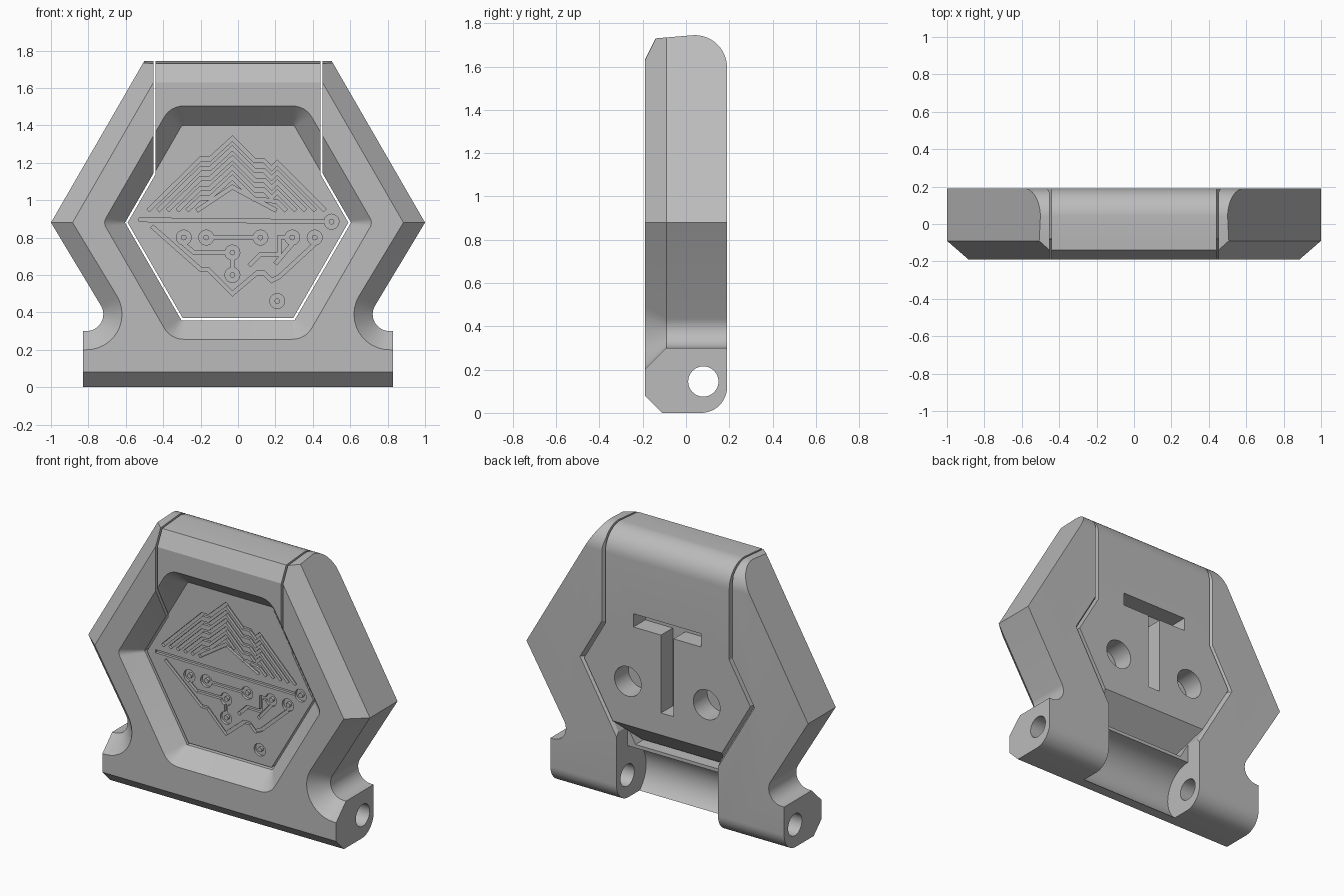
import bpy, bmesh
from math import sin, cos, tan, radians, pi
from mathutils import Vector

cube = bpy.data.objects.get("Cube")
if cube:
    bpy.data.objects.remove(cube)

grey = bpy.data.materials.new("plain grey")
grey.use_nodes = True
grey.diffuse_color = (0.5, 0.5, 0.5, 1)
grey.node_tree.nodes["Principled BSDF"].inputs["Base Color"].default_value = (0.5, 0.5, 0.5, 1)

MID = 0.88                     # height of the hexagon centre


def loft(bm, sections, axis="y"):
    """Skin matching closed outlines placed along the y or x axis."""
    rings = []
    for d, pts in sections:
        rings.append([bm.verts.new((a, d, b) if axis == "y" else (d, a, b)) for a, b in pts])
    for r, s in zip(rings, rings[1:]):
        for i in range(len(r)):
            j = (i + 1) % len(r)
            bm.faces.new((r[i], r[j], s[j], s[i]))
    bm.faces.new(rings[0])
    bm.faces.new(rings[-1][::-1])


def make(name, *lofts):
    bm = bmesh.new()
    for sections, axis in lofts:
        loft(bm, sections, axis)
    bmesh.ops.recalc_face_normals(bm, faces=bm.faces)
    me = bpy.data.meshes.new(name)
    bm.to_mesh(me)
    bm.free()
    me.materials.append(grey)
    ob = bpy.data.objects.new(name, me)
    bpy.context.collection.objects.link(ob)
    return ob


def boolean(ob, cutter, op="DIFFERENCE", self_cut=False):
    m = ob.modifiers.new("cut", "BOOLEAN")
    m.operation, m.object, m.solver, m.use_self = op, cutter, "EXACT", self_cut
    bpy.context.view_layer.objects.active = ob
    bpy.ops.object.modifier_apply(modifier="cut")
    bpy.data.objects.remove(cutter)


def arc(cx, cz, r, a0, a1, n=12):
    angles = [radians(a0 + (a1 - a0) * i / n) for i in range(n + 1)]
    return [(cx + r * cos(a), cz + r * sin(a)) for a in angles]


def circle(cx, cz, r, n=32):
    return arc(cx, cz, r, 0, 360, n)[:-1]


def mirrored(half):
    return half + [(-x, z) for x, z in reversed(half)]


def rect(x0, x1, z0, z1):
    return [(x0, z0), (x1, z0), (x1, z1), (x0, z1)]


# Outer body: hexagon with scooped feet, chamfered at the front
def outline(o):
    slope = 1.1547 * o
    return mirrored([(0.83, -0.2), (0.83, 0.30 - o)]
                    + arc(0.81, 0.39, 0.09 + o, 270, 150)
                    + [(1 - slope, MID), (0.411 - slope, 1.9)])


body = make("body", ([(-0.25, outline(0.16)), (-0.09, outline(0)), (0.3, outline(0))], "y"))
side = ([(-0.19, 0.08), (-0.11, 0)] + arc(0.07, 0.12, 0.12, 270, 360)
        + arc(0.04, 1.595, 0.15, 0, 90) + [(-0.14, 1.73), (-0.19, 1.63)])
boolean(body, make("side_profile", ([(-1.2, side), (1.2, side)], "x")), "INTERSECT")


# Sloping hexagonal pocket with rounded corners
def hexagon(radius, top_round, side_round):
    pts = []
    for k in range(6):
        a = 60 * k
        r = side_round if k % 3 == 0 else top_round
        d = radius - r / cos(pi / 6)
        pts += arc(d * cos(radians(a)), MID + d * sin(radians(a)), r, a - 30, a + 30, 6)
    return pts


boolean(body, make("pocket", ([(-0.24, hexagon(0.775, 0.165, 0.06)),
                               (-0.08, hexagon(0.6, 0.02, 0.02))], "y")))


# Split the body into a frame and a removable centre
def centre_outline(radius, half):
    z = MID + (radius - half) * tan(pi / 3)
    return mirrored([(radius / 2, MID - radius * sin(pi / 3)), (radius, MID), (half, z), (half, 1.95)])


frame = body
frame.name = "frame"
insert = body.copy()
insert.data = body.data.copy()
insert.name = "centre_insert"
bpy.context.collection.objects.link(insert)

gap = centre_outline(0.604, 0.452)
wide = centre_outline(0.635, 0.475)
boolean(frame, make("opening", ([(-0.4, gap), (0.17, gap), (0.21, wide)], "y")))
plug = centre_outline(0.59, 0.44)
boolean(insert, make("plug", ([(-0.4, plug), (0.4, plug)], "y")), "INTERSECT")

# Hinge gap between the lugs, and the pin hole
notch = arc(0.08, 0.145, 0.19, 90, 270, 20) + [(0.4, -0.045), (0.4, 0.6), (0.08, 0.6)]
boolean(frame, make("hinge_gap", ([(-0.36, notch), (0.36, notch)], "x")))
pin = circle(0.08, 0.145, 0.07)
boolean(frame, make("pin_hole", ([(-1, pin), (1, pin)], "x")))

# Sloped underside at the back of the insert
wedge = [(0.0, 0.35), (0.23, 0.566), (0.23, 0.2), (0.0, 0.2)]
boolean(insert, make("underside", ([(-0.8, wedge), (0.8, wedge)], "x")))

# Slot and two blind holes in the back of the insert
slot = [(-0.045, 0.67), (0.045, 0.67), (0.045, 1.17), (0.24, 1.17),
        (0.24, 1.255), (-0.24, 1.255), (-0.24, 1.17), (-0.045, 1.17)]
boolean(insert, make("back_slot", ([(0.07, slot), (0.3, slot)], "y")))
boolean(insert, make("back_holes", *[([(0.05, circle(x, 0.81, 0.095)),
                                       (0.3, circle(x, 0.81, 0.095))], "y") for x in (-0.28, 0.28)]))


# Engraved circuit lines
def ribbon(path, w=0.02):
    p = [Vector(q) for q in path]
    left, right = [], []
    for i, q in enumerate(p):
        a = (q - p[i - 1]).normalized() if i else (p[1] - q).normalized()
        b = (p[i + 1] - q).normalized() if i < len(p) - 1 else a
        t = (a + b).normalized()
        n = Vector((-t.y, t.x)) * (w / 2 / max(t.dot(a), 0.4))
        left.append(tuple(q + n))
        right.append(tuple(q - n))
    return left + right[::-1]


paths = []
for i in range(6):             # nested mountain lines
    d = 0.052 * i
    ridge = [(-0.2, 1.22), (-0.15, 1.22), (-0.03, 1.33), (0.09, 1.21),
             (0.14, 1.21), (0.18, 1.17), (0.21, 1.2)]
    paths.append([(-0.48 + d, 0.945)] + [(x, z - d) for x, z in ridge if z - d > 0.97]
                 + [(0.465 - d, 0.945)])
paths += [
    [(-0.53, 0.895), (0.46, 0.885)],
    [(-0.46, 0.86), (-0.2, 0.63), (-0.16, 0.63), (-0.03, 0.5), (0.1, 0.61),
     (0.14, 0.61), (0.18, 0.57), (0.22, 0.59), (0.41, 0.765)],
    [(-0.135, 0.8), (0.085, 0.8)],
    [(-0.29, 0.765), (-0.235, 0.72), (-0.065, 0.72)],
    [(-0.03, 0.685), (-0.03, 0.635)],
    [(0.255, 0.8), (0.22, 0.8), (0.22, 0.71), (0.12, 0.71), (0.06, 0.65)],
    [(0.29, 0.765), (0.2, 0.66)],
]
pads = [(-0.29, 0.8), (-0.17, 0.8), (-0.03, 0.72), (0.12, 0.8), (0.29, 0.8),
        (0.41, 0.8), (0.5, 0.885), (-0.03, 0.6), (0.21, 0.46)]
grooves = [([(-0.12, s), (-0.062, s)], "y") for s in map(ribbon, paths)]
grooves += [([(-0.12, c), (-0.062, c)], "y") for c in (circle(x, z, 0.04, 20) for x, z in pads)]
boolean(insert, make("grooves", *grooves), self_cut=True)

# Raised post in the middle of each pad
posts = make("pad_posts", *[([(-0.08, circle(x, z, 0.015, 12)),
                              (-0.05, circle(x, z, 0.015, 12))], "y") for x, z in pads])

for ob in (frame, insert, posts):
    bpy.ops.object.select_all(action="DESELECT")
    ob.select_set(True)
    bpy.context.view_layer.objects.active = ob
    bpy.ops.object.shade_smooth_by_angle(angle=radians(25))
